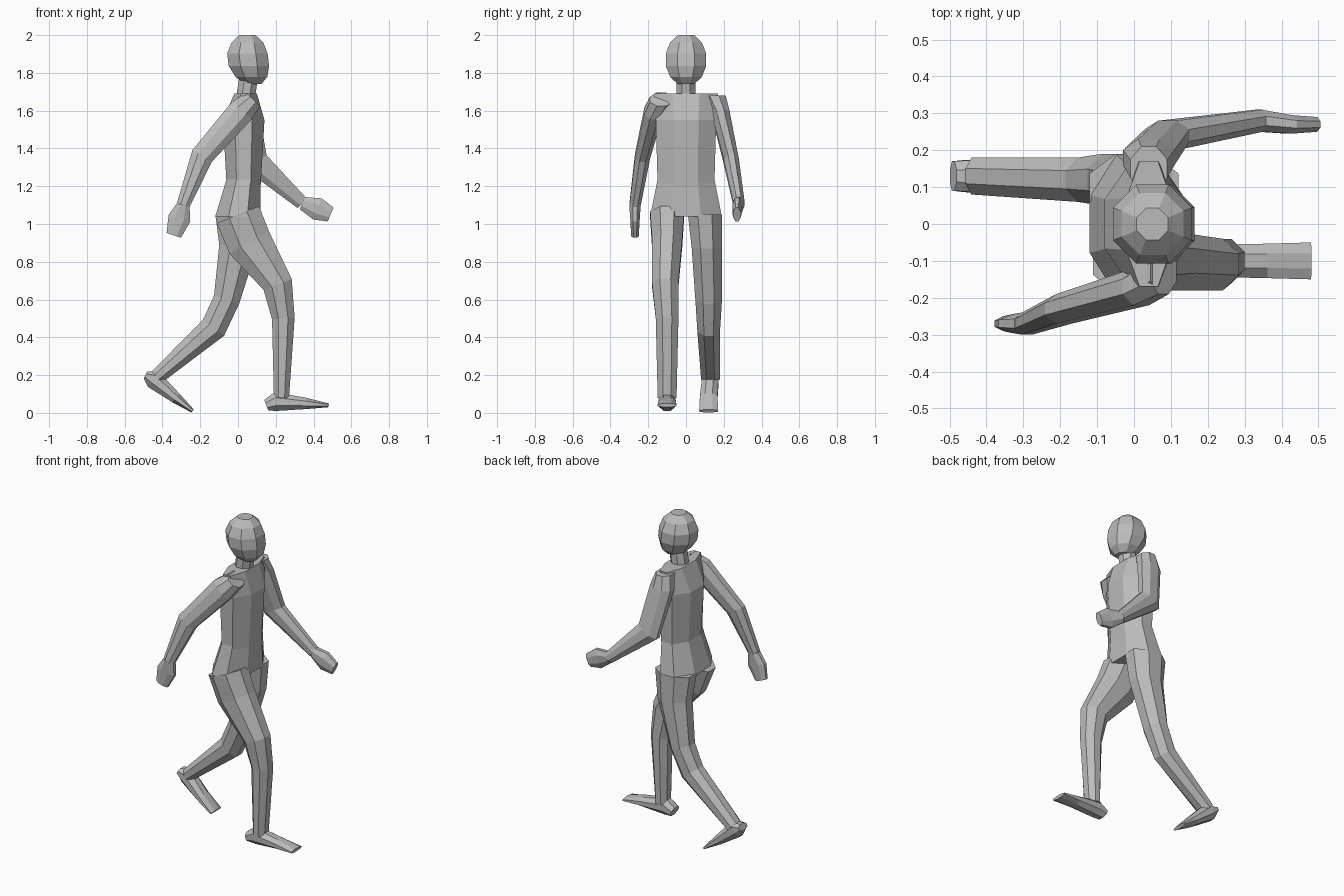
import bpy, bmesh, math
from mathutils import Vector

cube = bpy.data.objects.get("Cube")
if cube:
    bpy.data.objects.remove(cube, do_unlink=True)

grey = bpy.data.materials.new("plain grey")
grey.use_nodes = True
tone = (0.5, 0.5, 0.5, 1)
grey.diffuse_color = tone
grey.node_tree.nodes["Principled BSDF"].inputs["Base Color"].default_value = tone


def across(points, i):
    """Direction in the walking plane that splits the bend at a joint."""
    tangent = Vector()
    for a, b in ((i - 1, i), (i, i + 1)):
        if a >= 0 and b < len(points):
            step = points[b] - points[a]
            step.y = 0
            tangent += step.normalized()
    tangent.normalize()
    return Vector((-tangent.z, 0, tangent.x))


def loft(name, joints, radii, widths=None, sides=8, level=False):
    """Faceted skin through joints; the side width runs evenly from first to last."""
    points = [Vector(joint) for joint in joints]
    bm = bmesh.new()
    half = math.pi / sides
    rings = []
    for i, (centre, radius) in enumerate(zip(points, radii)):
        width = radius
        if widths:
            start, end = widths
            width = start + (end - start) * i / (len(points) - 1)
        depth = Vector((radius, 0, 0)) if level else across(points, i) * radius
        breadth = Vector((0, width, 0))
        ring = []
        for k in range(sides):
            angle = half * (2 * k + 1)
            offset = depth * math.cos(angle) + breadth * math.sin(angle)
            ring.append(bm.verts.new(centre + offset / math.cos(half)))
        rings.append(ring)
    for lower, upper in zip(rings, rings[1:]):
        for k in range(sides):
            n = (k + 1) % sides
            bm.faces.new((lower[k], lower[n], upper[n], upper[k]))
    bm.faces.new(rings[0])
    bm.faces.new(rings[-1])
    bmesh.ops.recalc_face_normals(bm, faces=bm.faces)
    mesh = bpy.data.meshes.new(name)
    bm.to_mesh(mesh)
    bm.free()
    mesh.materials.append(grey)
    bpy.context.collection.objects.link(bpy.data.objects.new(name, mesh))


# Trunk and neck
loft("pelvis", [(0, 0, 1.04), (.03, 0, 1.24)], [.12, .09], (.19, .15), level=True)
loft("chest", [(.03, 0, 1.2), (.03, 0, 1.55), (.04, 0, 1.69)],
     [.09, .11, .06], (.15, .17), level=True)
loft("neck", [(.04, 0, 1.67), (.06, 0, 1.8)], [.05, .05], level=True)

# Head: a coarse ball whose chin leans forward
turns = [.4 + (math.pi - .8) * i / 5 for i in range(6)]
drops = [math.cos(turn) / math.cos(.4) for turn in turns]
loft("head", [(.05 + .03 * max(drop, 0), 0, 1.87 - .13 * drop) for drop in drops],
     [.11 * math.sin(turn) for turn in turns], level=True)
loft("nose", [(.14, 0, 1.81), (.14, 0, 1.88)], [.02, .01], sides=4, level=True)

# Right arm swings back, left arm swings forward
right_wrist = (-.29, -.27, 1.1)
loft("right_arm", [(.08, -.13, 1.66), (.02, -.17, 1.6), (-.19, -.23, 1.36), right_wrist],
     [.05, .07, .06, .035], (.06, .03))
loft("right_hand", [right_wrist, (-.31, -.27, 1.03), (-.34, -.27, .94)],
     [.035, .06, .04], (.03, .02))
left_wrist = (.34, .28, 1.11)
loft("left_arm", [(.04, .15, 1.68), (.04, .18, 1.6), (.09, .24, 1.33), left_wrist],
     [.05, .07, .07, .035], (.06, .03))
loft("left_hand", [left_wrist, (.42, .27, 1.08), (.49, .27, 1.05)],
     [.035, .06, .04], (.03, .02))

# Right leg steps forward, left leg pushes off behind
loft("right_leg", [(0, -.1, 1.05), (.06, -.1, .9), (.21, -.11, .68), (.24, -.1, .5),
                   (.23, -.1, .08)], [.12, .12, .08, .06, .04], (.09, .05))
loft("left_leg", [(0, .1, 1.05), (0, .11, .88), (-.06, .12, .6), (-.13, .12, .45),
                  (-.43, .13, .19)], [.12, .1, .07, .07, .04], (.09, .05))

# Feet
loft("right_foot", [(.15, -.1, .04), (.2, -.1, .06), (.36, -.1, .05), (.48, -.1, .04)],
     [.03, .05, .03, .01], (.04, .05))
loft("left_foot", [(-.49, .13, .2), (-.45, .13, .18), (-.33, .12, .08), (-.24, .12, .01)],
     [.02, .05, .03, .01], (.04, .05))
